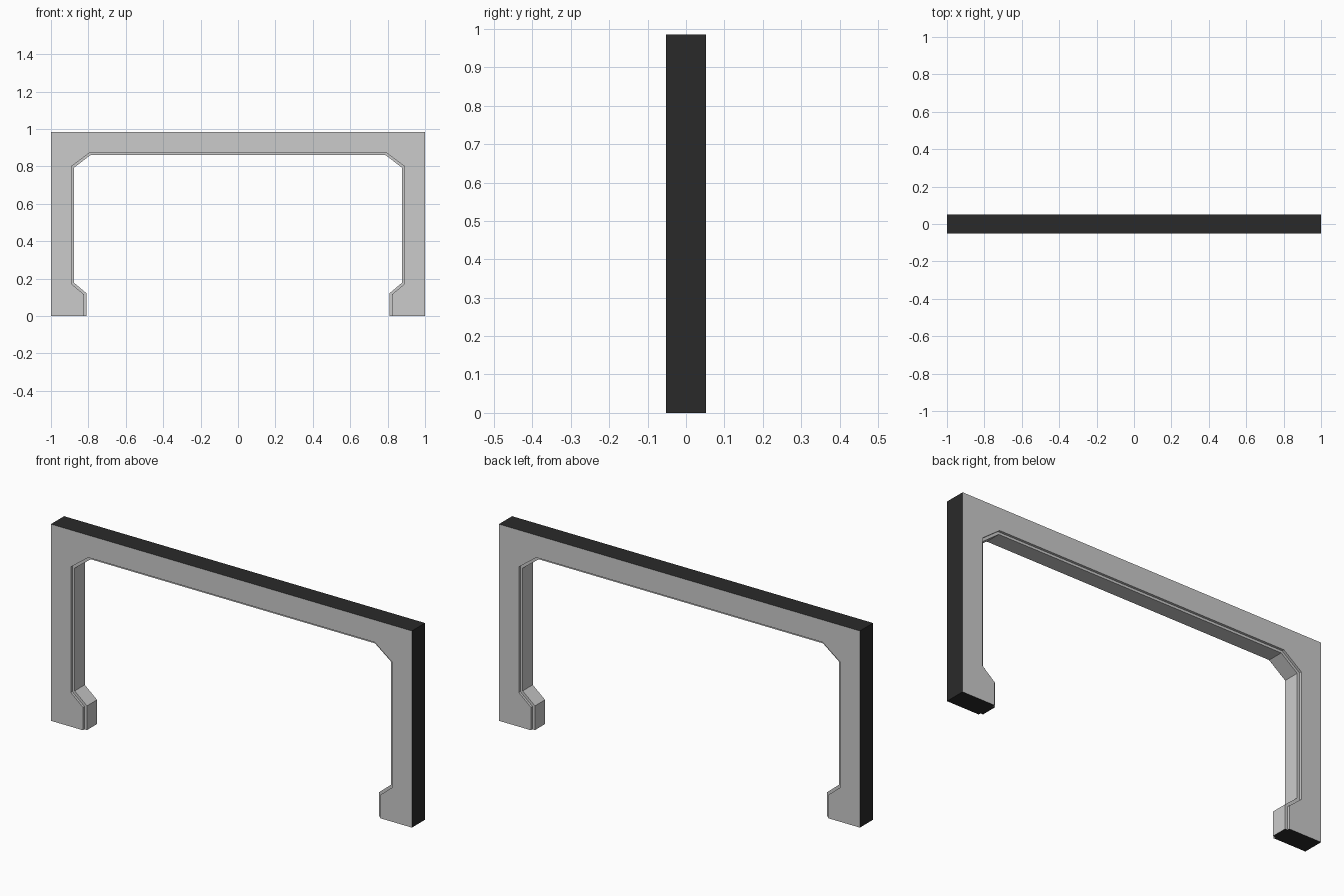
import bpy, bmesh

if "Cube" in bpy.data.objects:
    bpy.data.objects.remove(bpy.data.objects["Cube"])

D = 0.052      # half depth of the frame
STEP = 0.040   # half depth of the raised inner lip

# Near-black backing on the outer sides, top and underside
grey = bpy.data.materials.new("grey_panel")
grey.diffuse_color = (0.8, 0.8, 0.8, 1)
grey.use_nodes = True
grey.node_tree.nodes["Principled BSDF"].inputs["Base Color"].default_value = grey.diffuse_color
dark = bpy.data.materials.new("dark_backing")
dark.diffuse_color = (0.023, 0.023, 0.023, 1)
dark.use_nodes = True
dark.node_tree.nodes["Principled BSDF"].inputs["Base Color"].default_value = dark.diffuse_color


def stepped_part(name, face, core, seams):
    """Loft a face profile into a slightly larger core profile (stepped inner edge).
    seams: indices of profile edges that butt against another part and stay open."""
    bm = bmesh.new()
    layers = [(face, -D), (face, -STEP), (core, -STEP),
              (core, STEP), (face, STEP), (face, D)]
    rings = [[bm.verts.new((x, y, z)) for x, z in prof] for prof, y in layers]
    bm.faces.new(rings[0])
    bm.faces.new(rings[-1][::-1])
    n = len(face)
    for a, b in zip(rings, rings[1:]):
        for i in range(n):
            if i not in seams:
                j = (i + 1) % n
                bm.faces.new((a[i], b[i], b[j], a[j]))
    bmesh.ops.remove_doubles(bm, verts=bm.verts, dist=1e-5)
    bmesh.ops.dissolve_degenerate(bm, edges=bm.edges, dist=1e-5)
    bmesh.ops.recalc_face_normals(bm, faces=bm.faces)
    for f in bm.faces:
        c = f.calc_center_median()
        if c.x < -.999 or c.z > .984 or c.z < .001:
            f.material_index = 1
    mesh = bpy.data.meshes.new(name)
    bm.to_mesh(mesh)
    bm.free()
    mesh.materials.append(grey)
    mesh.materials.append(dark)
    obj = bpy.data.objects.new(name, mesh)
    bpy.context.collection.objects.link(obj)
    mirror = obj.modifiers.new("mirror", 'MIRROR')
    mirror.use_clip = True
    return obj


# Feet: wide blocks tapering into the posts
stepped_part("foot",
             [(-1, 0), (-.823, 0), (-.823, .115), (-.89, .171), (-.89, .183), (-1, .183)],
             [(-1, 0), (-.809, 0), (-.809, .121), (-.877, .178), (-.877, .183), (-1, .183)],
             {4})

# Seam between each post and the lintel
seam = [(-.915, .765), (-.915, .82), (-.715, .985)]

# Posts with the outer top corners
stepped_part("post",
             [(-1, .183), (-.89, .183), (-.89, .735)] + seam + [(-1, .985)],
             [(-1, .183), (-.877, .183), (-.877, .735)] + seam + [(-1, .985)],
             {0, 2, 3, 4})

# Lintel with chamfered inner corners
stepped_part("lintel",
             [(-.89, .735), (-.89, .80), (-.793, .873), (0, .873), (0, .985)] + seam[::-1],
             [(-.877, .735), (-.877, .793), (-.788, .861), (0, .861), (0, .985)] + seam[::-1],
             {3, 5, 6, 7})
